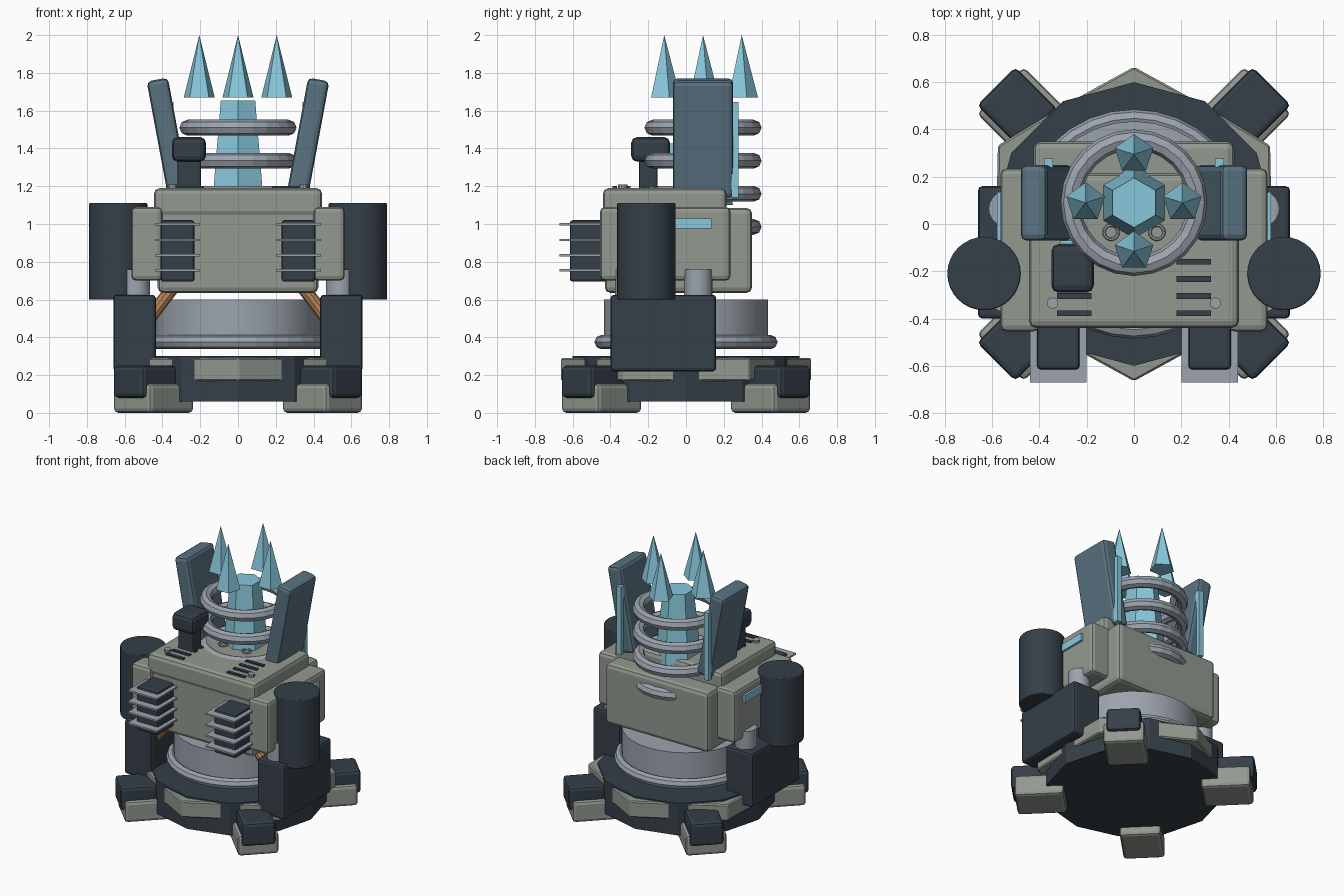
import bpy, bmesh, math
from mathutils import Vector

if "Cube" in bpy.data.objects:
    bpy.data.objects.remove(bpy.data.objects["Cube"])


def mat(name, r, g, b):
    m = bpy.data.materials.new(name)
    m.diffuse_color = (r, g, b, 1)
    m.use_nodes = True
    m.node_tree.nodes["Principled BSDF"].inputs["Base Color"].default_value = m.diffuse_color
    return m


SAGE = mat("sage_armor", .29, .32, .28)
DARK = mat("dark_steel", .035, .05, .065)
STEEL = mat("metal", .33, .37, .42)
BLUE = mat("blue_steel", .10, .17, .22)
CYAN = mat("crystal", .25, .58, .72)
COPPER = mat("copper", .5, .24, .09)


def finish(o, name, m, bevel=0, smooth=False, segs=2):
    o.name = name
    o.data.materials.append(m)
    if bevel:
        b = o.modifiers.new("bevel", 'BEVEL')
        b.width, b.segments = bevel, segs
    if smooth:
        bpy.ops.object.shade_smooth_by_angle(angle=math.radians(35))
    return o


def box(name, m, x, y, z, bevel=.0, rot=(0, 0, 0)):
    """Box from x, y, z ranges, turned about its own centre."""
    r = (x, y, z)
    bpy.ops.mesh.primitive_cube_add(size=1, location=[(a + b) / 2 for a, b in r])
    o = bpy.context.object
    for v in o.data.vertices:
        v.co = [c * abs(b - a) for c, (a, b) in zip(v.co, r)]
    o.rotation_euler = rot
    return finish(o, name, m, bevel)


def cone(name, m, x, y, z0, z1, r0, r1, n, turn=0, smooth=False, bevel=0):
    bpy.ops.mesh.primitive_cone_add(vertices=n, radius1=r0, radius2=r1, depth=z1 - z0,
                                    location=(x, y, (z0 + z1) / 2), rotation=(0, 0, turn))
    return finish(bpy.context.object, name, m, bevel, smooth)


def ring(name, m, x, y, z, R, r, n=24, k=8):
    bpy.ops.mesh.primitive_torus_add(major_segments=n, minor_segments=k, major_radius=R,
                                     minor_radius=r, location=(x, y, z))
    return finish(bpy.context.object, name, m, smooth=False)


def span(s, a, b):
    return tuple(sorted((s * a, s * b)))


# Base disc and six pointed armour plates around it
cone("base_disc", DARK, 0, 0, .06, .30, .6, .6, 12)
for i in range(6):
    bm = bmesh.new()
    mid = math.radians(60 * i + 30)
    gap = math.radians(28.3)
    pts = []
    for a, r in ((-gap, .583), (0, .665), (gap, .583), (gap, .45), (0, .51), (-gap, .45)):
        pts.append((r * math.cos(mid + a), r * math.sin(mid + a), .17))
    face = bm.faces.new([bm.verts.new(p) for p in pts])
    up = bmesh.ops.extrude_face_region(bm, geom=[face])
    bmesh.ops.translate(bm, vec=(0, 0, .12),
                        verts=[g for g in up['geom'] if isinstance(g, bmesh.types.BMVert)])
    bmesh.ops.recalc_face_normals(bm, faces=bm.faces)
    me = bpy.data.meshes.new("base_plate")
    bm.to_mesh(me)
    bm.free()
    o = bpy.data.objects.new("base_plate", me)
    bpy.context.collection.objects.link(o)
    finish(o, "base_plate", SAGE, .008, segs=1)

# Four diagonal feet with dark ankle blocks
for i in range(4):
    a = math.radians(45 + 90 * i)
    for name, m, r0, r1, w, z in (("foot_pad", SAGE, .465, .80, .14, (0, .155)),
                                  ("foot_ankle", DARK, .57, .825, .115, (.08, .25))):
        r = (r0 + r1) / 2
        cx, cy, h = r * math.cos(a), r * math.sin(a), (r1 - r0) / 2
        box(name, m, (cx - h, cx + h), (cy - w, cy + w), z, .022, (0, 0, a))

# Turntable
cone("turntable", STEEL, 0, 0, .35, .60, .435, .435, 32, smooth=True)
ring("turntable_flange", STEEL, 0, 0, .375, .447, .038, 32)

# Main body
box("body", SAGE, (-.425, .425), (-.43, .35), (.635, 1.085), .03)
box("body_top", SAGE, (-.445, .445), (-.44, .215), (1.04, 1.19), .03)

for s in (-1, 1):
    # Side armour with light strip
    box("side_armor", SAGE, span(s, .40, .565), (-.455, .235), (.70, 1.09), .025)
    box("side_light", CYAN, span(s, .55, .58), (-.07, .135), (.975, 1.03))
    # Side pod, its two pistons and the tank above
    box("side_pod", DARK, span(s, .435, .66), (-.40, .16), (.22, .625), .018)
    for y in (-.30, .065):
        cone("piston", STEEL, s * .54, y, .58, .76, .075, .075, 20, smooth=True)
    cone("side_tank", DARK, s * .635, -.21, .60, 1.11, .155, .155, 32, smooth=True, bevel=.006)
    # Copper hose from body to pod
    p, q = Vector((s * .34, -.3, .67)), Vector((s * .47, -.3, .50))
    bpy.ops.mesh.primitive_cylinder_add(vertices=10, radius=.035, depth=(q - p).length,
                                        location=(p + q) / 2)
    o = bpy.context.object
    o.rotation_euler = (q - p).to_track_quat('Z', 'Y').to_euler()
    finish(o, "hose", COPPER, smooth=True)
    # Finned radiators on the front
    box("radiator", DARK, span(s, .23, .41), (-.615, -.40), (.695, 1.02), .015)
    for z in (.998, .915, .835, .755):
        box("radiator_fin", STEEL, span(s, .2, .44), (-.67, -.42), (z - .006, z + .006))
    # Roof slots and bolts
    for y in (-.16, -.233, -.305, -.378):
        box("roof_slot", DARK, span(s, .18, .325), (y - .012, y + .012), (1.18, 1.2))
    cone("roof_bolt", STEEL, s * .345, -.335, 1.18, 1.21, .024, .024, 10)
    ring("roof_ring", STEEL, s * .097, -.035, 1.195, .03, .007, 16, 6)
    # Leaning blades with rear light strips
    box("blade", BLUE, (s * .37 - .057, s * .37 + .057), (-.07, .25), (1.14, 1.77), .025,
        (0, s * math.radians(10.5), 0))
    box("blade_light", CYAN, span(s, .342, .38), (.24, .277), (1.14, 1.645))

# Sensor head on the roof
box("sensor_neck", DARK, (-.32, -.195), (-.25, -.15), (1.17, 1.36), .012)
box("sensor_head", DARK, (-.35, -.17), (-.29, -.085), (1.33, 1.46), .03)
box("sensor_lens", CYAN, (-.31, -.26), (-.10, -.07), (1.375, 1.425))

# Emitter: tapered core, stacked coil rings and four crystals
CY = .09
cone("emitter_core", CYAN, 0, CY, 1.1, 1.655, .158, .105, 6)
for z in (1.51, 1.335, 1.16, .985):
    ring("coil_ring", STEEL, 0, CY, z, .268, .042)
for i in range(4):
    a = math.pi / 2 * i
    cone("crystal_spike", CYAN, .205 * math.cos(a), CY + .205 * math.sin(a),
         1.67, 2.0, .086, 0, 5)
